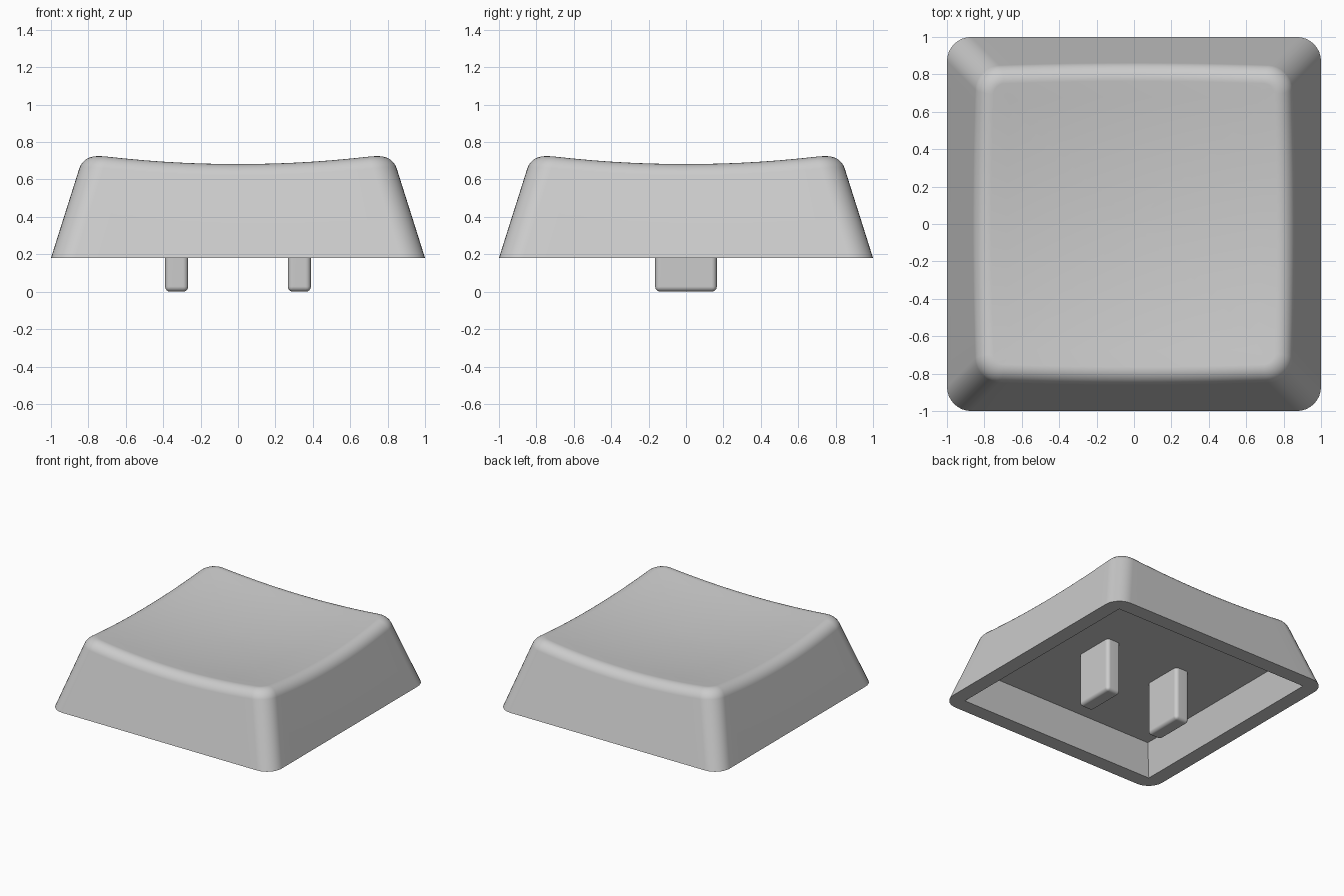
import bpy, bmesh, math

if "Cube" in bpy.data.objects:
    bpy.data.objects.remove(bpy.data.objects["Cube"])

BASE, TAPER, RADIUS, FILLET = 0.18, 0.316, 0.13, 0.075
SIDE, ARC, ROUND, RINGS = 14, 8, 7, 9

grey = bpy.data.materials.new("light grey plastic")
grey.diffuse_color = (0.6, 0.6, 0.6, 1)
grey.use_nodes = True
grey.node_tree.nodes["Principled BSDF"].inputs["Base Color"].default_value = grey.diffuse_color


def outline(half, r):
    """Rounded square as (point, outward normal) pairs; r = 0 collapses the arcs."""
    pts, f = [], half - r
    for q in range(4):
        c, s = [(1, 0), (0, 1), (-1, 0), (0, -1)][q]
        for i in range(1, SIDE):
            t = (2 * i / SIDE - 1) * f
            pts.append(((half * c - t * s, half * s + t * c), (c, s)))
        for i in range(ARC + 1):
            a = i / ARC * math.pi / 2
            nx, ny = math.cos(a), math.sin(a)
            u, v = f + r * nx, f + r * ny
            pts.append(((u * c - v * s, u * s + v * c), (nx * c - ny * s, nx * s + ny * c)))
    return pts


COUNT = len(outline(1, RADIUS))


def dish(x, y):
    return 0.632 + 0.085 * (x * x + y * y)


def fillet_points(i):
    """Rounded edge between the sloping side and the dished top."""
    inset = 0.16
    for _ in range(12):
        (x, y), n = outline(1 - inset, RADIUS)[i]
        inset = TAPER * (dish(x, y) - BASE)
    corner = (x, y, BASE + inset / TAPER)
    drop = FILLET * 0.954
    (sx, sy), _n = outline(1 - inset + TAPER * drop, RADIUS)[i]
    low = (sx, sy, corner[2] - drop)
    tx, ty = x - n[0] * FILLET, y - n[1] * FILLET
    high = (tx, ty, dish(tx, ty))
    out = []
    for k in range(ROUND + 1):
        t = k / ROUND
        a, b, c = (1 - t) ** 2, 2 * 0.77 * t * (1 - t), t * t
        out.append(tuple((a * p + b * q + c * r) / (a + b + c)
                         for p, q, r in zip(low, corner, high)))
    return out


def finish(obj_name, bm):
    bmesh.ops.recalc_face_normals(bm, faces=bm.faces)
    mesh = bpy.data.meshes.new(obj_name)
    bm.to_mesh(mesh)
    bm.free()
    mesh.materials.append(grey)
    obj = bpy.data.objects.new(obj_name, mesh)
    bpy.context.collection.objects.link(obj)
    bpy.ops.object.select_all(action='DESELECT')
    obj.select_set(True)
    bpy.context.view_layer.objects.active = obj
    bpy.ops.object.shade_smooth_by_angle(angle=math.radians(35))
    wn = obj.modifiers.new("flat sides", 'WEIGHTED_NORMAL')
    wn.keep_sharp = True
    return obj


def flat_ring(half, r, z):
    return [(x, y, z) for (x, y), _n in outline(half, r)]


# Key cap shell: cavity ceiling, cavity wall, rim, side, rounded edge, dished top
fillets = [fillet_points(i) for i in range(COUNT)]
rings = [flat_ring(0.82, 0, 0.43), flat_ring(0.88, 0, BASE), flat_ring(1, RADIUS, BASE)]
rings += [[f[k] for f in fillets] for k in range(ROUND + 1)]
for k in range(1, RINGS):
    s = 1 - k / RINGS
    rings.append([(p[0] * s, p[1] * s, dish(p[0] * s, p[1] * s)) for p in (f[-1] for f in fillets)])

bm = bmesh.new()
rows = [[bm.verts.new(p) for p in ring] for ring in rings]
for lo, hi in zip(rows, rows[1:]):
    for i in range(COUNT):
        j = (i + 1) % COUNT
        bm.faces.new((lo[i], lo[j], hi[j], hi[i]))
centre = bm.verts.new((0, 0, dish(0, 0)))
for i in range(COUNT):
    bm.faces.new((rows[-1][i], rows[-1][(i + 1) % COUNT], centre))
bm.faces.new(rows[0])
bmesh.ops.remove_doubles(bm, verts=bm.verts, dist=0.0005)
finish("key_cap", bm)

# Two mounting prongs with rounded edges, rooted in the cavity ceiling
for side, label in ((-1, "left"), (1, "right")):
    bm = bmesh.new()
    bmesh.ops.create_cube(bm, size=1)
    for v in bm.verts:
        v.co = (side * 0.328 + v.co.x * 0.124, v.co.y * 0.33, (v.co.z + 0.5) * 0.45)
    edges = [e for e in bm.edges if min(v.co.z for v in e.verts) < 0.1]
    bmesh.ops.bevel(bm, geom=edges, offset=0.028, segments=4, profile=0.5, affect='EDGES')
    finish(label + "_prong", bm)
